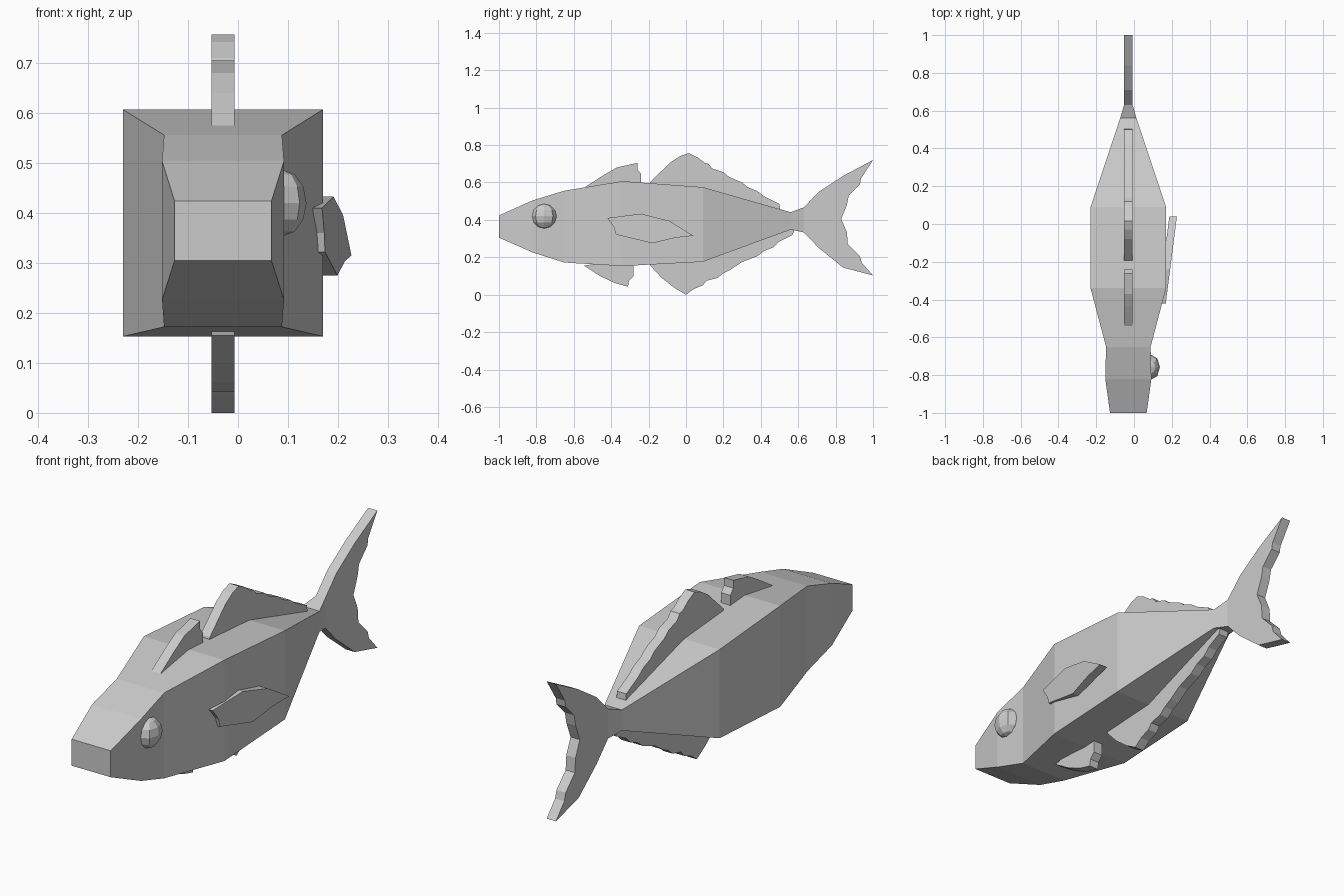
import bpy, bmesh
from mathutils import Matrix

CX = -0.03      # centre plane of the body
FIN = 0.023     # half thickness of the upright fins


def make_object(name, bm):
    bmesh.ops.recalc_face_normals(bm, faces=bm.faces)
    mesh = bpy.data.meshes.new(name)
    bm.to_mesh(mesh)
    bm.free()
    obj = bpy.data.objects.new(name, mesh)
    bpy.context.collection.objects.link(obj)
    return obj


def plate(name, outline, x_in, x_out, slope=0.0):
    """Extrude a (y, z) outline along x; slope swings it outwards along y."""
    bm = bmesh.new()
    a = [bm.verts.new((x_in + slope * y, y, z)) for y, z in outline]
    b = [bm.verts.new((x_out + slope * y, y, z)) for y, z in outline]
    bm.faces.new(a)
    bm.faces.new(b[::-1])
    for i in range(len(a)):
        j = (i + 1) % len(a)
        bm.faces.new((a[i], a[j], b[j], b[i]))
    return make_object(name, bm)


# Body: rectangular sections (y, half width, bottom, top)
sections = [(-1.0, 0.097, 0.305, 0.424), (-0.82, 0.122, 0.226, 0.504),
            (-0.65, 0.118, 0.172, 0.556), (-0.34, 0.2, 0.153, 0.607),
            (0.09, 0.2, 0.176, 0.575), (0.56, 0.043, 0.348, 0.441),
            (0.63, FIN, 0.333, 0.467)]
bm = bmesh.new()
rings = [[bm.verts.new((CX + sx * w, y, z))
          for sx, z in ((-1, lo), (1, lo), (1, hi), (-1, hi))]
         for y, w, lo, hi in sections]
for r, s in zip(rings, rings[1:]):
    for i in range(4):
        j = (i + 1) % 4
        bm.faces.new((r[i], r[j], s[j], s[i]))
bm.faces.new(rings[0])
bm.faces.new(rings[-1])
make_object("body", bm)

# Upright fins and tail, all on the centre plane
fins = {
    "tail_fin": [(0.63, 0.467), (0.71, 0.55), (0.84, 0.635), (1.0, 0.72),
                 (0.935, 0.62), (0.93, 0.59), (0.87, 0.53), (0.86, 0.48),
                 (0.83, 0.405), (0.86, 0.335), (0.865, 0.27), (0.93, 0.205),
                 (0.94, 0.17), (1.0, 0.103), (0.84, 0.145), (0.71, 0.25),
                 (0.63, 0.333)],
    "front_dorsal_fin": [(-0.54, 0.575), (-0.44, 0.64), (-0.37, 0.68),
                         (-0.26, 0.705), (-0.26, 0.67), (-0.24, 0.645),
                         (-0.24, 0.56)],
    "rear_dorsal_fin": [(-0.2, 0.56), (-0.19, 0.605), (-0.08, 0.71),
                        (-0.03, 0.742), (0.015, 0.757), (0.06, 0.735),
                        (0.1, 0.705), (0.12, 0.7), (0.14, 0.675), (0.2, 0.655),
                        (0.23, 0.63), (0.3, 0.6), (0.33, 0.575), (0.38, 0.555),
                        (0.42, 0.525), (0.5, 0.485), (0.505, 0.44)],
    "front_belly_fin": [(-0.545, 0.155), (-0.46, 0.1), (-0.38, 0.062),
                        (-0.31, 0.043), (-0.305, 0.075), (-0.28, 0.1),
                        (-0.28, 0.2)],
    "rear_belly_fin": [(-0.2, 0.2), (-0.19, 0.155), (-0.13, 0.09),
                       (-0.06, 0.035), (0.0, 0.0), (0.04, 0.03), (0.09, 0.05),
                       (0.11, 0.075), (0.17, 0.09), (0.2, 0.115), (0.24, 0.135),
                       (0.3, 0.175), (0.38, 0.205), (0.42, 0.235), (0.47, 0.255),
                       (0.5, 0.285), (0.57, 0.32), (0.585, 0.36)],
}
for name, outline in fins.items():
    plate(name, outline, CX - FIN, CX + FIN)

# Side fin, on the right flank only
side = [(-0.42, 0.41), (-0.24, 0.433), (-0.09, 0.395), (0.04, 0.315),
        (-0.06, 0.304), (-0.18, 0.275), (-0.375, 0.322), (-0.385, 0.36)]
plate("side_fin", side, 0.182, 0.222, 0.128)

# Eye, on the right side only
bm = bmesh.new()
bmesh.ops.create_uvsphere(bm, u_segments=8, v_segments=6, radius=1.0)
bmesh.ops.transform(bm, verts=bm.verts, matrix=Matrix.Translation((0.09, -0.758, 0.42))
                    @ Matrix.Diagonal((0.047, 0.066, 0.066, 1)))
make_object("eye", bm)
